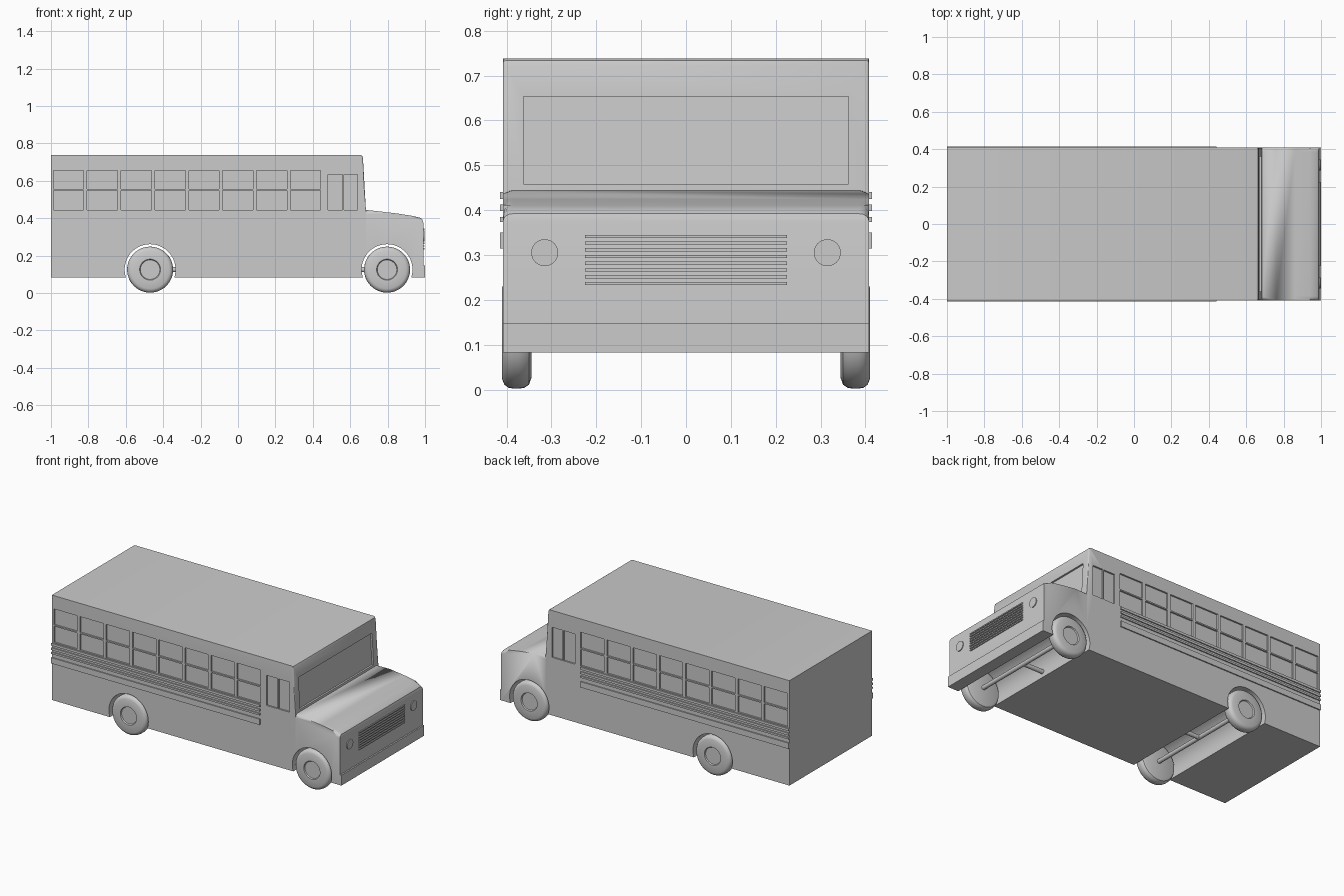
import bpy, bmesh, math
from mathutils import Matrix, Vector

if "Cube" in bpy.data.objects:
    bpy.data.objects.remove(bpy.data.objects["Cube"])

W = 0.408           # half width of the body
WHEELS_X = (-0.47, 0.797)
AXLE_Z = 0.125


def finish(name, bm, smooth=True):
    bmesh.ops.recalc_face_normals(bm, faces=bm.faces)
    me = bpy.data.meshes.new(name)
    bm.to_mesh(me)
    bm.free()
    ob = bpy.data.objects.new(name, me)
    bpy.context.collection.objects.link(ob)
    if smooth:
        shade(ob)
    return ob


def activate(ob):
    bpy.ops.object.select_all(action='DESELECT')
    ob.select_set(True)
    bpy.context.view_layer.objects.active = ob


def shade(ob):
    activate(ob)
    bpy.ops.object.shade_smooth_by_angle(angle=math.radians(32))


def prism(bm, pts, y0, y1):
    """Extrude an xz profile from y0 to y1."""
    a = [bm.verts.new((x, y0, z)) for x, z in pts]
    b = [bm.verts.new((x, y1, z)) for x, z in pts]
    n = len(pts)
    bm.faces.new(a)
    bm.faces.new(b[::-1])
    for i in range(n):
        j = (i + 1) % n
        bm.faces.new((a[i], b[i], b[j], a[j]))


def box(bm, x0, x1, y0, y1, z0, z1):
    prism(bm, [(x0, z0), (x1, z0), (x1, z1), (x0, z1)], y0, y1)


def rod(bm, p, q, r, seg=24):
    p, q = Vector(p), Vector(q)
    d = q - p
    m = Matrix.Translation((p + q) / 2) @ d.to_track_quat('Z', 'Y').to_matrix().to_4x4()
    bmesh.ops.create_cone(bm, cap_ends=True, segments=seg, radius1=r, radius2=r,
                          depth=d.length, matrix=m)


def cut(ob, cutters):
    for c in cutters:
        m = ob.modifiers.new("cut", 'BOOLEAN')
        m.operation, m.solver, m.object = 'DIFFERENCE', 'EXACT', c
        activate(ob)
        bpy.ops.object.modifier_apply(modifier=m.name)
    shade(ob)


# Cabin: long box with a slanted front and softened roof edge
bm = bmesh.new()
prism(bm, [(-1, 0.083), (-1, 0.738), (0.655, 0.738), (0.664, 0.734), (0.668, 0.722),
           (0.684, 0.44), (0.684, 0.083)], -W, W)
corners = [e for e in bm.edges if all(v.co.x > 0.66 and v.co.z > 0.43 for v in e.verts)
           and abs(e.verts[0].co.y - e.verts[1].co.y) < 0.01]
bmesh.ops.bevel(bm, geom=corners, offset=0.006, segments=2, affect='EDGES', profile=0.5)
cabin = finish("cabin", bm, False)

# Hood: sloping profile, rounded along the sides
bm = bmesh.new()
prism(bm, [(0.684, 0.083), (0.684, 0.444), (0.76, 0.436), (0.86, 0.424), (0.94, 0.411),
           (0.975, 0.402), (0.987, 0.392), (0.991, 0.375), (0.991, 0.083)], -W, W)
sides = [e for e in bm.edges if abs(e.verts[0].co.y - e.verts[1].co.y) < 0.01
         and all(v.co.z > 0.39 for v in e.verts)]
bmesh.ops.bevel(bm, geom=sides, offset=0.022, segments=4, affect='EDGES', profile=0.5)
hood = finish("hood", bm, False)

# Wheel arch cutters
bm = bmesh.new()
for x in WHEELS_X:
    rod(bm, (x, -0.6, AXLE_Z), (x, 0.6, AXLE_Z), 0.136, 64)
arches = finish("arch_cutter", bm, False)

# Window recess cutters: eight split windows and two door panes per side, plus windscreen
bm = bmesh.new()
D = 0.010
for s in (-1, 1):
    y0, y1 = sorted((s * (W - D), s * (W + 0.05)))
    for i in range(8):
        x = -0.987 + i * 0.181
        box(bm, x, x + 0.162, y0, y1, 0.445, 0.547)
        box(bm, x, x + 0.162, y0, y1, 0.555, 0.655)
    box(bm, 0.482, 0.560, y0, y1, 0.445, 0.633)
    box(bm, 0.566, 0.640, y0, y1, 0.445, 0.633)
prism(bm, [(0.672, 0.458), (0.75, 0.458), (0.75, 0.653), (0.661, 0.653)], -0.362, 0.362)
windows = finish("window_cutter", bm, False)

cut(cabin, [arches, windows])
cut(hood, [arches])
for c in (arches, windows):
    bpy.data.objects.remove(c)

# Raised rub rails under the windows
for s, side in ((-1, "right"), (1, "left")):
    y0, y1 = sorted((s * (W - 0.005), s * (W + 0.007)))
    bm = bmesh.new()
    for z0, z1 in ((0.425, 0.440), (0.398, 0.412), (0.374, 0.385), (0.314, 0.350)):
        box(bm, -1, 0.44, y0, y1, z0, z1)
    finish(side + "_rub_rails", bm, False)

# Front bumper, grille slats and headlights
bm = bmesh.new()
box(bm, 0.985, 1.0, -W, W, 0.083, 0.148)
finish("front_bumper", bm, False)

bm = bmesh.new()
for i in range(8):
    z = 0.233 + i * 0.0150
    box(bm, 0.985, 0.997, -0.225, 0.225, z, z + 0.007)
finish("grille_slats", bm, False)

for s, side in ((-1, "right"), (1, "left")):
    bm = bmesh.new()
    rod(bm, (0.98, s * 0.315, 0.305), (0.996, s * 0.315, 0.305), 0.030, 40)
    finish(side + "_headlight", bm)

# Wheels: turned tyre section with a shallow hub
SECTION = [(0, 0.345), (0.100, 0.345), (0.114, 0.350), (0.121, 0.360), (0.123, 0.372),
           (0.123, 0.385), (0.121, 0.396), (0.114, 0.405), (0.102, 0.410),
           (0.056, 0.410), (0.052, 0.403), (0, 0.403)]
for x, end in zip(WHEELS_X, ("rear", "front")):
    for s, side in ((-1, "right"), (1, "left")):
        bm = bmesh.new()
        vs = [bm.verts.new((x + r, s * y, AXLE_Z)) for r, y in SECTION]
        es = [bm.edges.new(p) for p in zip(vs, vs[1:])]
        bmesh.ops.spin(bm, geom=vs + es, cent=(x, 0, AXLE_Z), axis=(0, 1, 0),
                       angle=math.tau, steps=48, use_duplicate=False)
        bmesh.ops.remove_doubles(bm, verts=bm.verts, dist=0.0001)
        finish(f"{end}_{side}_wheel", bm)
    bm = bmesh.new()
    rod(bm, (x, -0.35, AXLE_Z), (x, 0.35, AXLE_Z), 0.013)
    finish(end + "_axle", bm)

# Drive shaft joining the axles
bm = bmesh.new()
rod(bm, (WHEELS_X[0], 0, AXLE_Z), (WHEELS_X[1], 0, AXLE_Z), 0.013)
finish("drive_shaft", bm)
